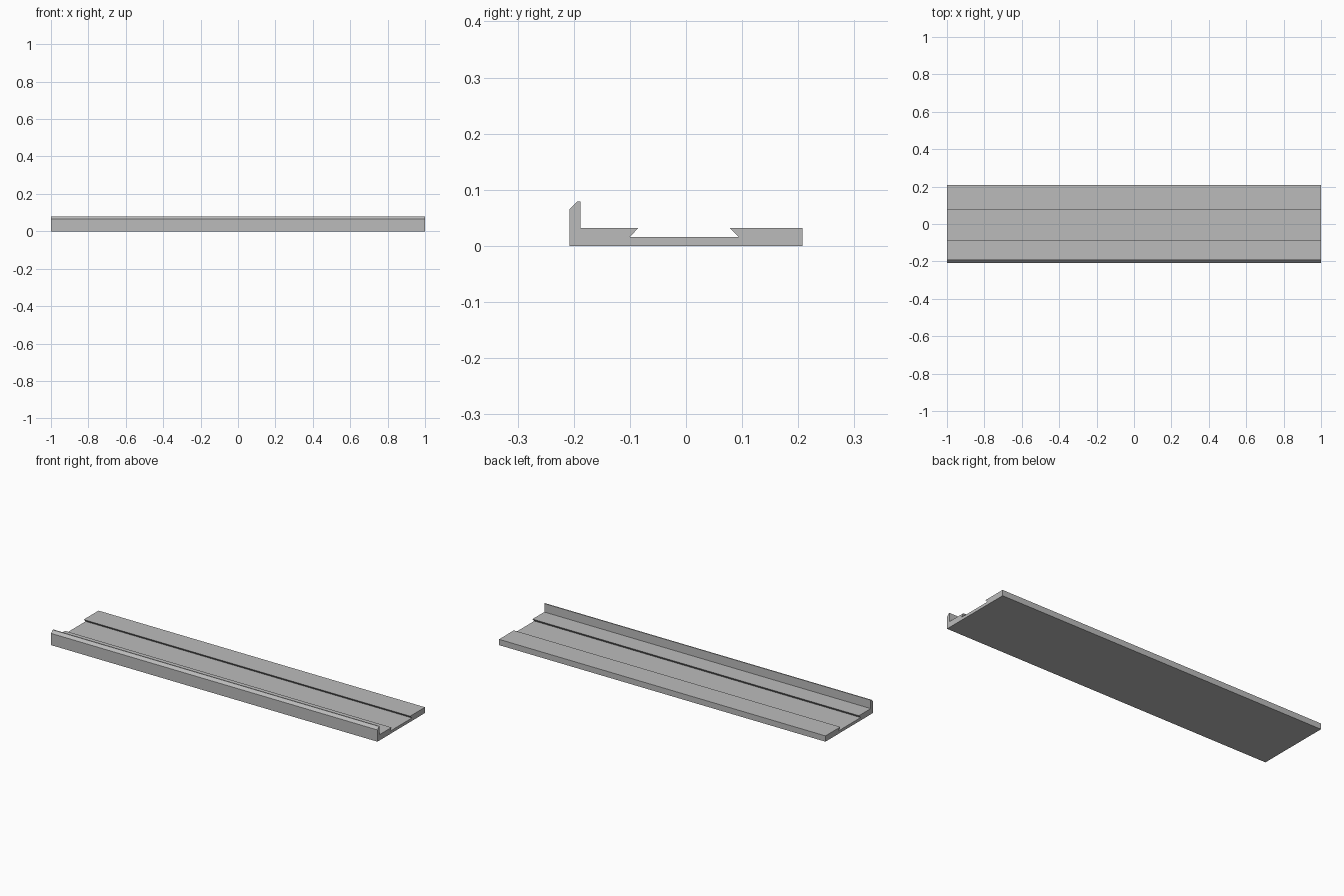
import bpy
import bmesh

cube = bpy.data.objects.get("Cube")
if cube:
    bpy.data.objects.remove(cube, do_unlink=True)

LENGTH = 2.0

# Single plain grey
grey = bpy.data.materials.new("plain_grey")
grey.use_nodes = True
colour = (0.5, 0.5, 0.5, 1.0)
grey.diffuse_color = colour
grey.node_tree.nodes["Principled BSDF"].inputs["Base Color"].default_value = colour


def extrude_profile(name, profile, length, material):
    """Sweep a closed (y, z) cross-section along x, centred on x = 0."""
    bm = bmesh.new()
    section = bm.faces.new([bm.verts.new((-length / 2, y, z)) for y, z in profile])
    swept = bmesh.ops.extrude_face_region(bm, geom=[section], use_keep_orig=True)
    moved = [v for v in swept["geom"] if isinstance(v, bmesh.types.BMVert)]
    bmesh.ops.translate(bm, verts=moved, vec=(length, 0, 0))
    bmesh.ops.recalc_face_normals(bm, faces=bm.faces)
    mesh = bpy.data.meshes.new(name)
    bm.to_mesh(mesh)
    bm.free()
    mesh.materials.append(material)
    obj = bpy.data.objects.new(name, mesh)
    bpy.context.collection.objects.link(obj)
    return obj


# Base plate with an upright chamfered front lip and a dovetail channel
rail_profile = [
    (-0.208, 0.0), (0.208, 0.0), (0.208, 0.032),       # underside and back edge
    (0.078, 0.032), (0.094, 0.016),                    # back undercut
    (-0.100, 0.016), (-0.085, 0.032),                  # channel floor, front undercut
    (-0.188, 0.032), (-0.188, 0.079),                  # front deck, inner lip
    (-0.194, 0.079), (-0.208, 0.065),                  # lip top and chamfer
]
extrude_profile("dovetail_rail", rail_profile, LENGTH, grey)
